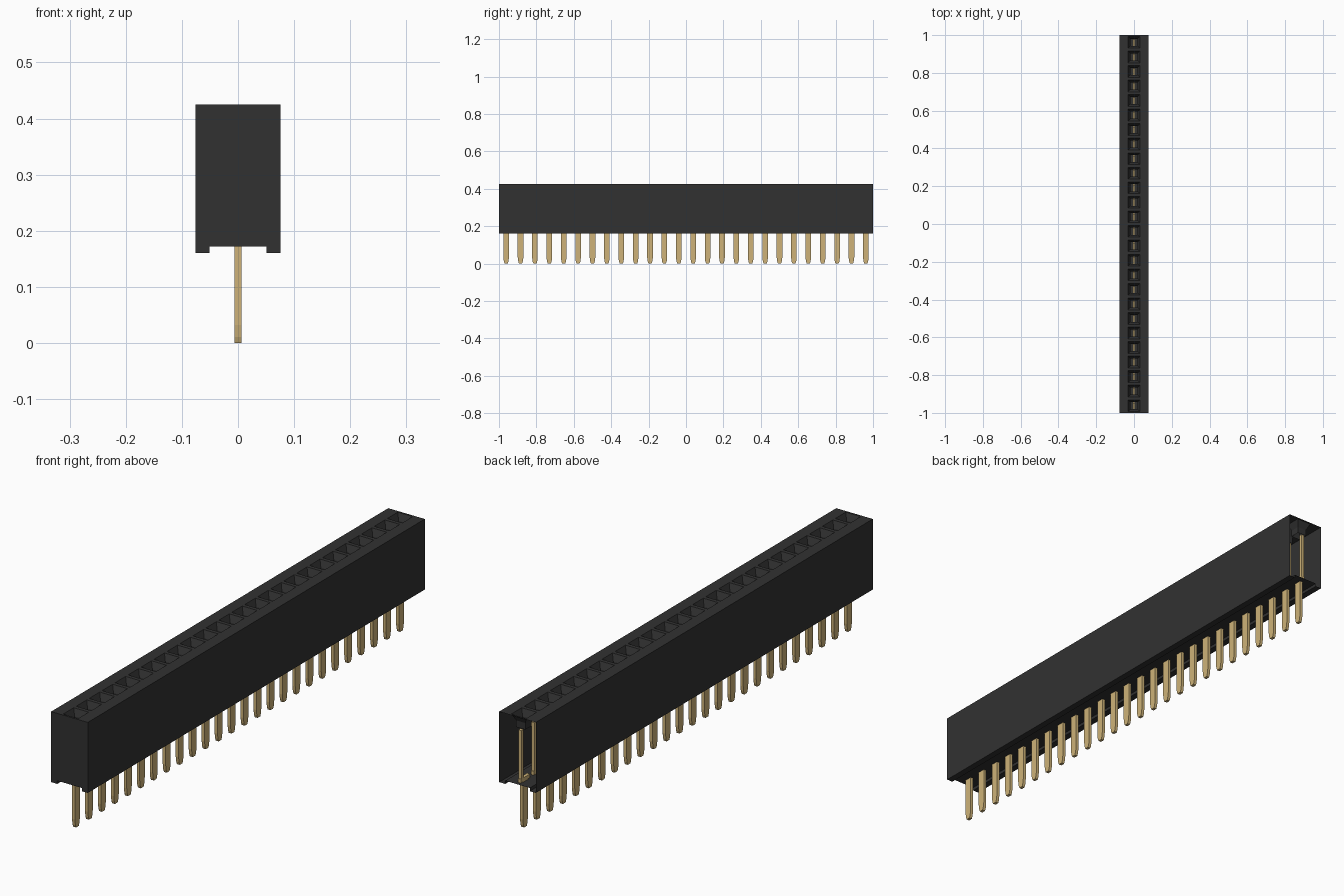
import bpy, bmesh

default = bpy.data.objects.get("Cube")
if default:
    bpy.data.objects.remove(default, do_unlink=True)

COUNT = 26
PITCH = 2 / COUNT
FIRST = -1 + PITCH / 2
HALF_W, TOP, BOTTOM, RECESS = 0.076, 0.425, 0.16, 0.172


def material(name, color):
    m = bpy.data.materials.new(name)
    m.use_nodes = True
    m.diffuse_color = (*color, 1)
    bsdf = next(n for n in m.node_tree.nodes if n.type == 'BSDF_PRINCIPLED')
    bsdf.inputs["Base Color"].default_value = (*color, 1)
    return m


black = material("black_plastic", (0.031, 0.031, 0.031))
gold = material("gold_metal", (0.62, 0.45, 0.19))


def make_object(name, bm, mat, y=0.0, repeat=False):
    mesh = bpy.data.meshes.new(name)
    bm.to_mesh(mesh)
    bm.free()
    mesh.materials.append(mat)
    obj = bpy.data.objects.new(name, mesh)
    obj.location.y = y
    bpy.context.collection.objects.link(obj)
    if repeat:
        arr = obj.modifiers.new("row", 'ARRAY')
        arr.count = COUNT
        arr.use_relative_offset = False
        arr.use_constant_offset = True
        arr.constant_offset_displace = (0, PITCH, 0)
    return obj


def loft(bm, sections, y=0.0, caps=True):
    """Join rectangles given as (half x, half y, z)."""
    rings = [[bm.verts.new((sx * hx, y + sy * hy, z))
              for sx, sy in ((-1, -1), (1, -1), (1, 1), (-1, 1))]
             for hx, hy, z in sections]
    for a, b in zip(rings, rings[1:]):
        for i in range(4):
            j = (i + 1) % 4
            bm.faces.new((a[i], a[j], b[j], b[i]))
    if caps:
        bm.faces.new(rings[0][::-1])
        bm.faces.new(rings[-1])


# Housing walls: notched profile run along y, closed at the front, open at the back
bm = bmesh.new()
notch = 0.051
profile = [(-HALF_W, TOP), (-HALF_W, BOTTOM), (-notch, BOTTOM), (-notch, RECESS),
           (notch, RECESS), (notch, BOTTOM), (HALF_W, BOTTOM), (HALF_W, TOP)]
front = [bm.verts.new((x, -1, z)) for x, z in profile]
back = [bm.verts.new((x, 1, z)) for x, z in profile]
for i in range(len(profile) - 1):
    bm.faces.new((front[i], back[i], back[i + 1], front[i + 1]))
bm.faces.new(front)
make_object("housing", bm, black)

# Top face cells, each with a tapered lead-in and a short neck
bm = bmesh.new()
loft(bm, [(HALF_W, PITCH / 2, TOP), (0.031, 0.031, TOP),
          (0.019, 0.019, TOP - 0.025), (0.019, 0.019, TOP - 0.05)], caps=False)
make_object("socket_openings", bm, black, FIRST, repeat=True)

# Contacts: flat leg with tapered tip, foot and upright spring
bm = bmesh.new()
loft(bm, [(0.006, 0.008, 0), (0.006, 0.012, 0.011),
          (0.006, 0.015, 0.032), (0.006, 0.015, 0.18)])
loft(bm, [(0.006, 0.027, 0.174), (0.006, 0.027, 0.188)])
loft(bm, [(0.006, 0.006, 0.188), (0.006, 0.006, 0.37)], y=0.018)
make_object("contact_pins", bm, gold, FIRST, repeat=True)
